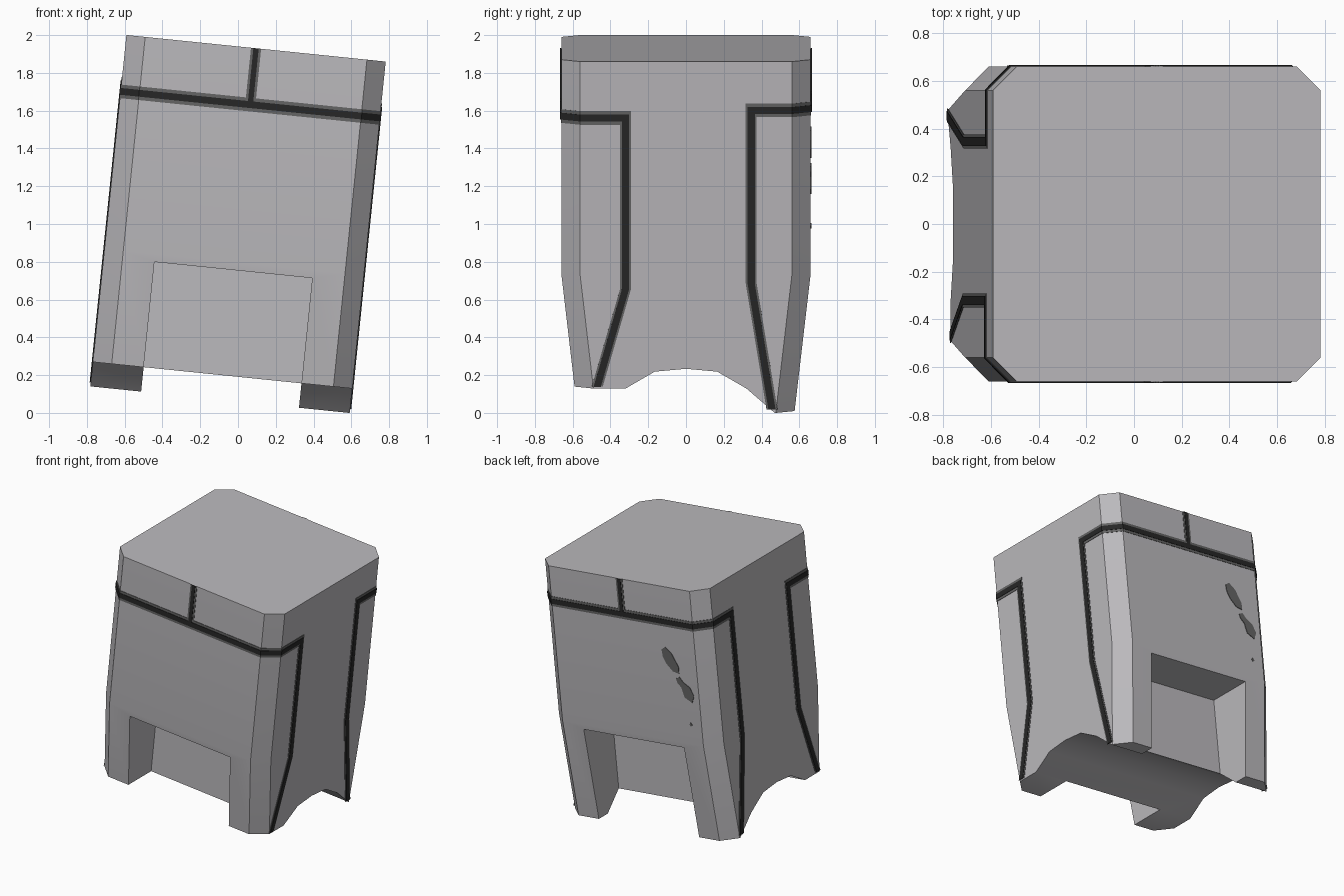
import bpy, bmesh, math
from mathutils import Matrix

if "Cube" in bpy.data.objects:
    bpy.data.objects.remove(bpy.data.objects["Cube"])

# Whole model leans sideways about the y axis
LEAN = Matrix.Translation((-0.095, 0, 0.07)) @ Matrix.Rotation(math.radians(5.85), 4, 'Y')
U, Y, C, H = 0.69, 0.66, 0.10, 1.87   # half width, half depth, corner chamfer, height


def material(name, rgb):
    m = bpy.data.materials.new(name)
    m.diffuse_color = (*rgb, 1)
    m.use_nodes = True
    m.node_tree.nodes["Principled BSDF"].inputs["Base Color"].default_value = m.diffuse_color
    return m


STONE = material("light grey", (0.50, 0.49, 0.51))
SHADE = material("mid grey", (0.13, 0.13, 0.13))
DARK = material("dark grey", (0.02, 0.02, 0.02))


def finish(name, bm, mat):
    bmesh.ops.recalc_face_normals(bm, faces=bm.faces)
    me = bpy.data.meshes.new(name)
    bm.to_mesh(me)
    bm.free()
    ob = bpy.data.objects.new(name, me)
    bpy.context.collection.objects.link(ob)
    me.materials.append(mat)
    return ob


def loft(name, rings, mat):
    """Closed solid through rings that have equal point counts."""
    bm = bmesh.new()
    vs = [[bm.verts.new(p) for p in r] for r in rings]
    n = len(vs[0])
    for a, b in zip(vs, vs[1:]):
        for i in range(n):
            j = (i + 1) % n
            bm.faces.new((a[i], a[j], b[j], b[i]))
    bm.faces.new(vs[0][::-1])
    bm.faces.new(vs[-1])
    return finish(name, bm, mat)


def octagon(y, w):
    return [(-U, -y + C, w), (-U + C, -y, w), (U - C, -y, w), (U, -y + C, w),
            (U, y - C, w), (U - C, y, w), (-U + C, y, w), (-U, y - C, w)]


# Body: chamfered block, tapering front and back towards the feet
body = loft("body", [octagon(0.575, 0), octagon(Y, 0.73), octagon(Y, H)], STONE)

# Cutters: underside arch and the gaps between the legs
arch = [(-0.9, -0.2), (-0.9, 0.13), (-0.32, 0.13), (-0.165, 0.22), (0, 0.235),
        (0.165, 0.22), (0.32, 0.13), (0.47, 0), (0.47, -0.2)]
cutters = [loft("arch_cutter", [[(u, y, w) for y, w in arch] for u in (-1, 1)], STONE)]
for s in (-1, 1):
    gap = [(-0.42, -0.3), (0.42, -0.3), (0.42, 0.69), (-0.42, 0.69)]
    cutters.append(loft("gap_cutter", [[(u, s * d, w) for u, w in gap]
                                       for d in (0.32, 0.9)], STONE))
bpy.context.view_layer.objects.active = body
for c in cutters:
    c.hide_render = True
    mod = body.modifiers.new("cut", 'BOOLEAN')
    mod.operation, mod.solver, mod.object = 'DIFFERENCE', 'EXACT', c
    bpy.ops.object.modifier_apply(modifier=mod.name)
for c in cutters:
    bpy.data.objects.remove(c, do_unlink=True)
body.data.shade_smooth()
body.data.set_sharp_from_angle(angle=math.radians(32))


def seams(side, tag, mat, e, band, stem, leg, w0, path):
    """Painted seam plates for the front (side -1) or back (side 1)."""
    # Band wrapping round the corners
    y_in = abs(path[0][0]) - leg
    half = [(U, y_in), (U, Y - C), (U - C, Y)]
    outer = [(U + e, y_in), (U + e, Y - C + e * 0.4), (U - C + e * 0.4, Y + e)]
    ring = half + [(-u, y) for u, y in half[::-1]] + \
        [(-u, y) for u, y in outer] + outer[::-1]
    loft(tag + "_band", [[(u, side * y, w) for u, y in ring]
                         for w in (w0 - band, w0 + band)], mat)
    # Short upright seam to the top
    rect = [(-stem, w0), (stem, w0), (stem, H), (-stem, H)]
    loft(tag + "_stem", [[(u, side * y, w) for u, w in rect] for y in (Y, Y + e)], mat)
    # Seams down the left and right sides to the feet
    strip = [(y - leg, w) for y, w in path] + [(y + leg, w) for y, w in path[::-1]]
    for s in (-1, 1):
        loft(tag + "_leg_seam", [[(s * u, y, w) for y, w in strip]
                                 for u in (U, U + e)], mat)


for side, place, w0, path in (
        (-1, "front", 1.57, [(-0.32, 1.57), (-0.32, 0.66), (-0.47, 0.14)]),
        (1, "back", 1.61, [(0.345, 1.61), (0.345, 0.69), (0.455, 0.02)])):
    seams(side, place + "_shade", SHADE, 0.003, 0.036, 0.027, 0.029, w0, path)
    seams(side, place + "_dark", DARK, 0.006, 0.018, 0.014, 0.019, w0, path)

# Stains on the back
stains = [
    [(-.31, 1.40), (-.34, 1.42), (-.39, 1.38), (-.44, 1.29), (-.44, 1.24),
     (-.39, 1.25), (-.34, 1.30), (-.315, 1.35)],
    [(-.41, 1.20), (-.44, 1.215), (-.47, 1.18), (-.52, 1.15), (-.55, 1.09),
     (-.53, 1.04), (-.47, 1.07), (-.45, 1.14), (-.42, 1.17)],
    [(-.50, .89), (-.515, .87), (-.50, .86), (-.49, .875)]]
for blob in stains:
    loft("stain", [[(u, y, w) for u, w in blob] for y in (Y, Y + 0.004)], SHADE)

# Lean everything
for ob in bpy.context.collection.objects:
    ob.data.transform(LEAN)
